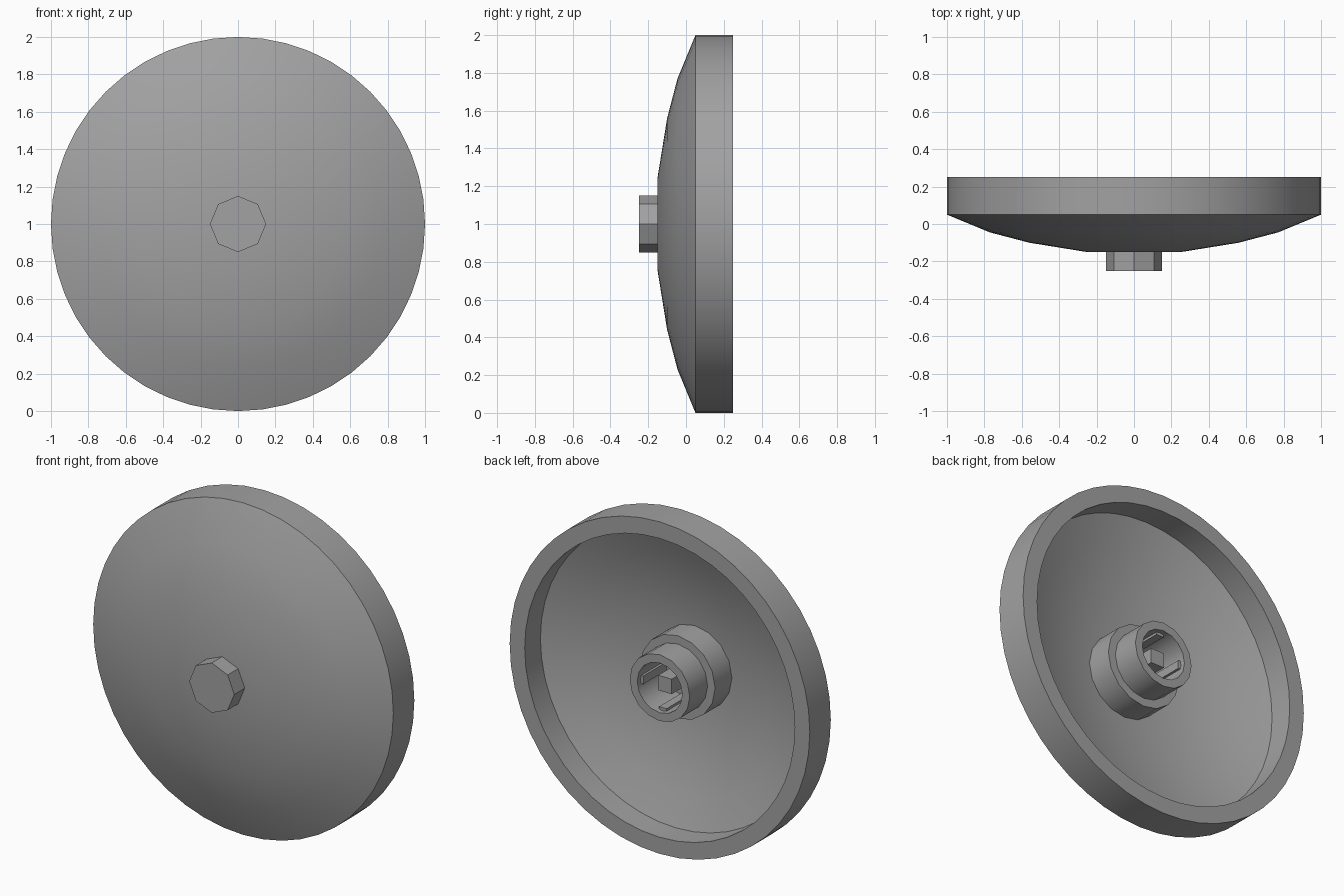
import bpy, math

cube = bpy.data.objects.get("Cube")
if cube:
    bpy.data.objects.remove(cube, do_unlink=True)

grey = bpy.data.materials.new("mid_grey")
grey.use_nodes = True
GREY = (0.36, 0.36, 0.36, 1)
grey.diffuse_color = GREY
grey.node_tree.nodes["Principled BSDF"].inputs["Base Color"].default_value = GREY


def lathe(name, profile, sides, smooth=True):
    """Spin (radius, y) points, listed front to outside to back, around the y axis at z = 1."""
    verts, faces, rings = [], [], []
    for r, y in profile:
        n = 1 if r == 0 else sides
        rings.append(range(len(verts), len(verts) + n))
        for i in range(n):
            a = 2 * math.pi * i / sides
            verts.append((r * math.cos(a), y, 1 + r * math.sin(a)))
    for lo, hi in zip(rings, rings[1:]):
        for i in range(sides):
            j = (i + 1) % sides
            quad = [lo[i % len(lo)], lo[j % len(lo)], hi[j % len(hi)], hi[i % len(hi)]]
            faces.append(list(dict.fromkeys(quad)))
    mesh = bpy.data.meshes.new(name)
    mesh.from_pydata(verts, [], faces)
    obj = bpy.data.objects.new(name, mesh)
    bpy.context.collection.objects.link(obj)
    mesh.materials.append(grey)
    if smooth:
        bpy.ops.object.select_all(action="DESELECT")
        obj.select_set(True)
        bpy.context.view_layer.objects.active = obj
        bpy.ops.object.shade_smooth_by_angle(angle=math.radians(26))
    return obj


def box(name, x, y, z, sx, sy, sz):
    bpy.ops.mesh.primitive_cube_add(size=1, location=(x, y, z))
    obj = bpy.context.object
    obj.name = name
    obj.scale = (sx, sy, sz)
    obj.data.materials.append(grey)
    return obj


# Shallow dish: domed front, straight rim, hollow back
lathe("dish", [(0, -0.15), (0.25, -0.15), (0.56, -0.10), (0.77, -0.045), (1, 0.05),
               (1, 0.25), (0.9, 0.25), (0.9, 0.1), (0.72, 0.03), (0.52, -0.03),
               (0.25, -0.08), (0, -0.08)], 48)

# Eight-sided knob on the front
lathe("front_knob", [(0, -0.25), (0.15, -0.25), (0.15, -0.14)], 8, smooth=False)

# Stepped hub with an open tube on the back
lathe("rear_hub", [(0.25, -0.1), (0.25, 0.08), (0.2, 0.08), (0.2, 0.25),
                   (0.15, 0.25), (0.15, 0.0), (0, 0.0)], 16)

# Square post inside the tube
box("socket_post", 0, 0.095, 1, 0.09, 0.21, 0.09)

# Small grip ribs on the tube wall
for k in range(4):
    a = k * math.pi / 2
    rib = box("socket_rib", 0.143 * math.cos(a), 0.11, 1 + 0.143 * math.sin(a), 0.025, 0.22, 0.05)
    rib.rotation_euler.y = -a
